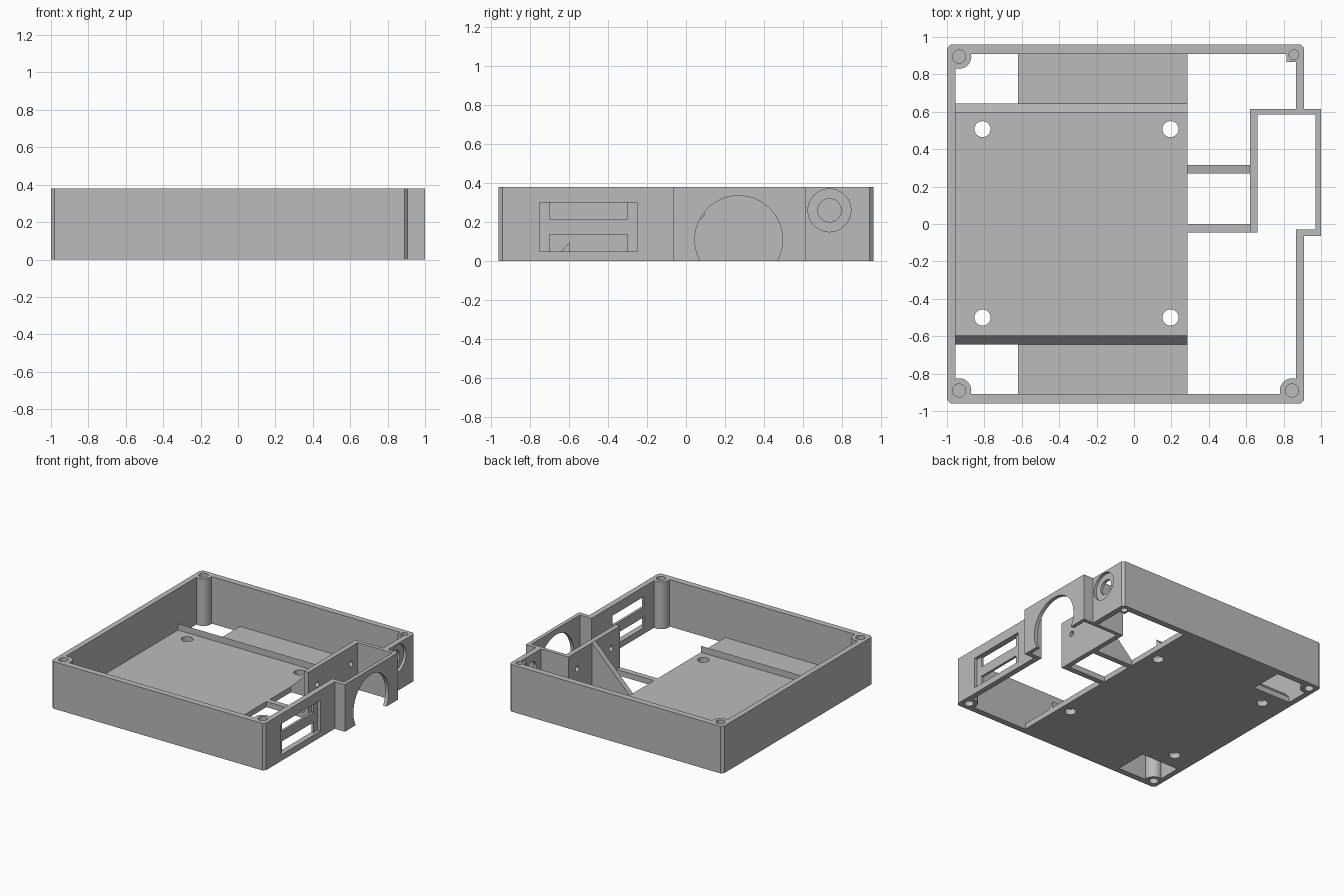
import bpy, bmesh, math
from mathutils import Matrix, Vector

if "Cube" in bpy.data.objects:
    bpy.data.objects.remove(bpy.data.objects["Cube"], do_unlink=True)

H = 0.38       # wall height
FLOOR = 0.045  # floor thickness

grey = bpy.data.materials.new("plain_grey")
grey.use_nodes = True
grey.diffuse_color = (0.5, 0.5, 0.5, 1)
grey.node_tree.nodes["Principled BSDF"].inputs["Base Color"].default_value = (0.5, 0.5, 0.5, 1)


def add(name, bm):
    bmesh.ops.recalc_face_normals(bm, faces=bm.faces)
    mesh = bpy.data.meshes.new(name)
    bm.to_mesh(mesh)
    bm.free()
    mesh.materials.append(grey)
    ob = bpy.data.objects.new(name, mesh)
    bpy.context.collection.objects.link(ob)
    return ob


def extrude(name, points, direction):
    bm = bmesh.new()
    face = bm.faces.new([bm.verts.new(p) for p in points])
    new = bmesh.ops.extrude_face_region(bm, geom=[face], use_keep_orig=True)["geom"]
    bmesh.ops.translate(bm, vec=direction,
                        verts=[v for v in new if isinstance(v, bmesh.types.BMVert)])
    return add(name, bm)


def plan_prism(name, pts, z0, z1):
    return extrude(name, [(x, y, z0) for x, y in pts], (0, 0, z1 - z0))


def box(name, x0, x1, y0, y1, z0, z1):
    return plan_prism(name, [(x0, y0), (x1, y0), (x1, y1), (x0, y1)], z0, z1)


def cylinder(name, start, end, r, segments=48):
    a, b = Vector(start), Vector(end)
    turn = (b - a).to_track_quat('Z', 'Y').to_matrix().to_4x4()
    bm = bmesh.new()
    bmesh.ops.create_cone(bm, cap_ends=True, segments=segments, radius1=r, radius2=r,
                          depth=(b - a).length,
                          matrix=Matrix.Translation((a + b) / 2) @ turn)
    return add(name, bm)


def combine(ob, tools, operation):
    """Join or cut the tools, then discard them."""
    for tool in tools:
        mod = ob.modifiers.new("bool", 'BOOLEAN')
        mod.operation, mod.solver, mod.object = operation, 'EXACT', tool
        tool.hide_render = True
    graph = bpy.context.evaluated_depsgraph_get()
    mesh = bpy.data.meshes.new_from_object(ob.evaluated_get(graph))
    ob.modifiers.clear()
    ob.data = mesh
    for tool in tools:
        bpy.data.objects.remove(tool, do_unlink=True)


# Outer wall with the side housing, hollowed by one inner outline
wall = plan_prism("enclosure_wall", [
    (0.91, -0.065), (0.91, -0.94), (0.89, -0.96), (-0.98, -0.96), (-1, -0.94),
    (-1, 0.94), (-0.98, 0.96), (0.89, 0.96), (0.91, 0.94), (0.91, 0.615),
    (1, 0.615), (1, -0.065)], 0, H)
hollow = plan_prism("hollow", [
    (0.865, -0.03), (0.865, -0.91), (-0.955, -0.91), (-0.955, 0.91), (0.865, 0.91),
    (0.865, 0.615), (0.62, 0.615), (0.62, -0.045), (0.66, -0.045), (0.66, 0.585),
    (0.97, 0.585), (0.97, -0.03)], -0.1, H + 0.1)
combine(wall, [hollow], 'DIFFERENCE')

# Corner screw posts
round_posts = [(-0.935, 0.895), (-0.935, -0.89), (0.845, -0.89)]
small_post = (0.855, 0.905)
posts = [cylinder("post", (x, y, 0), (x, y, H), 0.065) for x, y in round_posts]
posts.append(box("post", 0.815, 0.88, 0.865, 0.93, 0, H))
combine(wall, posts, 'UNION')

# Blind screw holes in both ends of the posts
cuts = []
for (x, y), r in [(p, 0.035) for p in round_posts] + [(small_post, 0.026)]:
    for z0, z1 in ((-0.05, 0.12), (H - 0.12, H + 0.05)):
        cuts.append(cylinder("screw_hole", (x, y, z0), (x, y, z1), r, 32))

# Recessed port panel with two slots
cuts.append(box("panel_recess", 0.885, 1.1, -0.75, -0.25, 0.05, 0.30))
for z0, z1 in ((0.05, 0.135), (0.215, 0.30)):
    cuts.append(box("slot", 0.8, 1.1, -0.70, -0.30, z0, z1))

# Round connector opening, socket recess and hole, mounting holes
cuts.append(cylinder("arch", (0.9, 0.27, 0.11), (1.1, 0.27, 0.11), 0.225, 64))
cuts.append(cylinder("socket_recess", (0.888, 0.735, 0.26), (0.99, 0.735, 0.26), 0.11))
cuts.append(cylinder("socket_hole", (0.8, 0.735, 0.26), (0.95, 0.735, 0.26), 0.06))
for y in (0.07, 0.50):
    cuts.append(cylinder("mount_hole", (0.55, y, 0.24), (0.75, y, 0.24), 0.022, 32))
combine(wall, cuts, 'DIFFERENCE')

# Floor plate with open left corners and four through holes
floor = plan_prism("floor_plate", [
    (-0.955, -0.64), (-0.62, -0.64), (-0.62, -0.91), (0.285, -0.91),
    (0.285, 0.91), (-0.62, 0.91), (-0.62, 0.645), (-0.955, 0.645)], 0, FLOOR)
combine(floor, [cylinder("floor_hole", (x, y, -0.1), (x, y, 0.1), 0.043, 32)
                for x in (-0.81, 0.195) for y in (-0.50, 0.507)], 'DIFFERENCE')

# Wedge ridges, sloping outwards
for name, s in (("front_ridge", -1), ("back_ridge", 1)):
    extrude(name, [(-0.955, s * 0.597, FLOOR), (-0.955, s * 0.643, FLOOR),
                   (-0.955, s * 0.597, 0.097)], (1.24, 0, 0))

# Brace and tie bar between the floor and the housing wall
extrude("housing_gusset", [(0.285, 0.27, 0), (0.62, 0.27, 0), (0.62, 0.27, H),
                           (0.285, 0.27, FLOOR)], (0, 0.045, 0))
box("housing_tie_bar", 0.285, 0.62, -0.045, 0, 0, FLOOR)

# Smooth the round surfaces, keep edges sharp
for ob in (wall, floor):
    bpy.ops.object.select_all(action='DESELECT')
    ob.select_set(True)
    bpy.context.view_layer.objects.active = ob
    bpy.ops.object.shade_smooth_by_angle(angle=math.radians(30))
